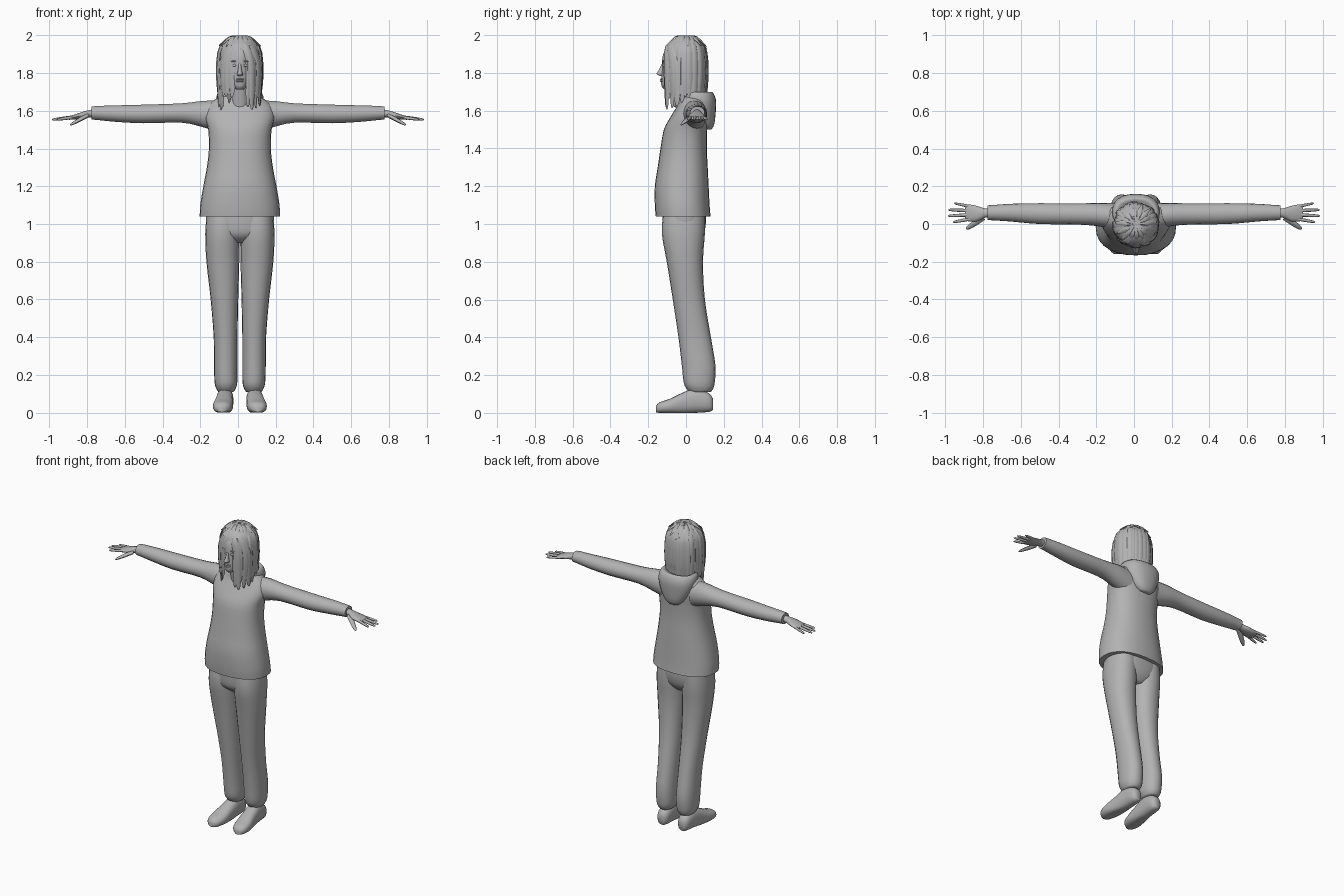
import bpy, bmesh, math, random
from mathutils import Vector

random.seed(4)
cube = bpy.data.objects.get("Cube")
if cube:
    bpy.data.objects.remove(cube, do_unlink=True)

grey = bpy.data.materials.new("plain grey")
grey.use_nodes = True
tone = (0.45, 0.45, 0.45, 1)
grey.diffuse_color = tone
grey.node_tree.nodes["Principled BSDF"].inputs["Base Color"].default_value = tone

MID = 0.01  # body centre line
X, Y, Z = Vector((1, 0, 0)), Vector((0, 1, 0)), Vector((0, 0, 1))


def finish(name, bm, angle=60):
    bmesh.ops.recalc_face_normals(bm, faces=bm.faces)
    mesh = bpy.data.meshes.new(name)
    bm.to_mesh(mesh)
    bm.free()
    mesh.materials.append(grey)
    obj = bpy.data.objects.new(name, mesh)
    bpy.context.collection.objects.link(obj)
    bpy.ops.object.select_all(action='DESELECT')
    obj.select_set(True)
    bpy.context.view_layer.objects.active = obj
    bpy.ops.object.shade_smooth_by_angle(angle=math.radians(angle))
    return obj


def spline(a, b, c, d, t):
    return b + (c - a) * (t / 2) + (2 * a - 5 * b + 4 * c - d) * (t * t / 2) \
        + (3 * b - a - 3 * c + d) * (t ** 3 / 2)


def skin(bm, rings, sides=20, steps=3, power=2.0, floor=None, cap=True):
    """Skin smoothly interpolated (centre, u, v) sections."""
    dense = []
    last = len(rings) - 1
    for i in range(last):
        quad = [rings[min(max(k, 0), last)] for k in range(i - 1, i + 3)]
        for s in range(steps):
            dense.append([spline(*[q[k] for q in quad], s / steps) for k in range(3)])
    dense.append(rings[-1])
    loops = []
    for centre, u, v in dense:
        loop = []
        for k in range(sides):
            a = math.tau * k / sides
            c, s = math.cos(a), math.sin(a)
            co = centre + u * math.copysign(abs(c) ** (2 / power), c) \
                + v * math.copysign(abs(s) ** (2 / power), s)
            if floor is not None:
                co.z = max(co.z, floor)
            loop.append(bm.verts.new(co))
        loops.append(loop)
    for low, high in zip(loops, loops[1:]):
        for k in range(sides):
            n = (k + 1) % sides
            bm.faces.new((low[k], low[n], high[n], high[k]))
    if cap:
        bm.faces.new(loops[0])
        bm.faces.new(loops[-1])


def loft(name, rings, **options):
    bm = bmesh.new()
    skin(bm, rings, **options)
    return finish(name, bm)


def level(rows, x=MID):
    """Horizontal sections from rows of height, front, back, half width."""
    return [(Vector((x, (f + b) / 2, z)), X * w, Y * ((b - f) / 2)) for z, f, b, w in rows]


def ball(name, centre, size):
    bm = bmesh.new()
    bmesh.ops.create_uvsphere(bm, u_segments=14, v_segments=8, radius=1)
    for v in bm.verts:
        v.co = Vector(centre) + Vector([a * b for a, b in zip(v.co, size)])
    finish(name, bm)


# Sweater body, hood and neck
loft("sweater_body", level([
    (1.04, -.16, .13, .213), (1.1, -.165, .125, .21), (1.2, -.165, .12, .194),
    (1.3, -.15, .115, .175), (1.4, -.135, .11, .164), (1.5, -.117, .112, .168),
    (1.57, -.08, .115, .185), (1.63, -.045, .112, .168), (1.67, -.035, .105, .115),
    (1.695, -.03, .09, .075)]), sides=28, power=2.3)
loft("hood", level([
    (1.5, .1, .135, .035), (1.53, .06, .15, .07), (1.6, 0, .158, .112),
    (1.66, -.03, .158, .126), (1.7, -.03, .138, .112), (1.69, -.015, .11, .085)]),
    sides=24, power=2.3)
loft("neck", level([(1.62, -.05, .04, .05), (1.76, -.07, .04, .046)]))

# Trousers seat
loft("trouser_seat", level([
    (.9, -.07, .06, .06), (.94, -.115, .09, .15), (1, -.125, .105, .178),
    (1.07, -.125, .105, .18)]), sides=24, power=2.4)

for label, side in (("left", 1), ("right", -1)):
    # Trouser leg, gathered at the ankle
    rows = [(1.06, -.12, .1, .085), (.95, -.128, .1, .091), (.8, -.102, .09, .087),
            (.6, -.07, .1, .073), (.4, -.04, .132, .063), (.25, -.022, .156, .062),
            (.16, -.012, .152, .06), (.125, .005, .142, .05), (.11, .02, .13, .04)]
    leg = level(rows)
    for (z, f, b, w), (centre, u, v) in zip(rows, leg):
        centre.x += side * (.074 + max(0, w - .06) * .6)
    loft(label + "_trouser_leg", leg, sides=20, power=2.2)

    # Shoe, flat underneath with the toe turned out
    shoe = []
    for y, x, z, w, h in [(.143, .076, .045, .02, .03), (.12, .076, .055, .038, .05),
                          (.05, .078, .065, .044, .065), (-.02, .083, .05, .048, .056),
                          (-.09, .09, .035, .053, .038), (-.14, .094, .028, .042, .028),
                          (-.16, .096, .02, .018, .016)]:
        shoe.append((Vector((MID + side * x, y, z)), X * w, Z * h))
    loft(label + "_shoe", shoe, power=2.4, floor=0)

    # Sleeve
    def limb(rows):
        return [(Vector((side * x, y, z)), Y * w, Z * h) for x, y, z, w, h in rows]
    loft(label + "_sleeve", limb([
        (.1, .04, 1.57, .07, .085), (.19, .05, 1.583, .062, .07),
        (.3, .053, 1.588, .056, .052), (.5, .055, 1.583, .055, .05),
        (.65, .06, 1.585, .047, .044), (.74, .06, 1.588, .041, .038),
        (.775, .06, 1.588, .039, .035)]), sides=18)

    # Hand with four fingers and a thumb
    loft(label + "_palm", limb([
        (.74, .06, 1.588, .022, .022), (.79, .058, 1.584, .025, .02),
        (.83, .055, 1.575, .04, .017), (.87, .058, 1.566, .045, .013),
        (.895, .06, 1.561, .04, .009)]), sides=14)
    bm = bmesh.new()
    for start, end, thick in [((.87, .093), (.953, .11), .008), ((.88, .071), (.984, .075), .009),
                              ((.88, .048), (.985, .043), .009), ((.87, .026), (.958, .01), .009)]:
        a = Vector((side * start[0], start[1], 1.566))
        b = Vector((side * end[0], end[1], 1.553))
        skin(bm, [(a.lerp(b, t), Y * thick * k, Z * thick * k)
                  for t, k in ((0, 1), (.5, .95), (.9, .7), (1, .25))], sides=8, steps=2)
    a, b = Vector((side * .8, .035, 1.574)), Vector((side * .888, -.027, 1.525))
    skin(bm, [(a.lerp(b, t), (X * side + Y) * k, Z * k)
              for t, k in ((0, .012), (.5, .011), (.9, .007), (1, .002))], sides=8, steps=2)
    finish(label + "_fingers", bm)

    # Eye and brow
    ball(label + "_eye", (MID + side * .028, -.112, 1.84), (.014, .012, .008))
    ball(label + "_brow", (MID + side * .029, -.113, 1.862), (.018, .01, .005))

# Head and face
loft("head", level([
    (1.712, -.115, -.06, .018), (1.73, -.13, -.02, .038), (1.77, -.131, .03, .056),
    (1.82, -.127, .07, .066), (1.88, -.125, .09, .072), (1.93, -.105, .09, .068),
    (1.975, -.05, .05, .035)]), sides=24)
loft("nose", level([
    (1.783, -.135, -.11, .012), (1.794, -.157, -.11, .016), (1.815, -.145, -.11, .01),
    (1.85, -.128, -.11, .007)]), sides=10)
for name, z in (("upper_lip", 1.767), ("lower_lip", 1.757)):
    ball(name, (MID, -.126, z), (.022, .011, .006))

# Hair shell, opened over the face
bm = bmesh.new()
skin(bm, level([
    (1.66, -.03, .1, .09), (1.72, -.07, .106, .105), (1.8, -.1, .106, .111),
    (1.88, -.115, .103, .111), (1.94, -.108, .095, .1), (1.978, -.07, .065, .066),
    (1.992, -.03, .03, .02)]), sides=32)
opening = []
for face in bm.faces:
    c = face.calc_center_median()
    if c.y < -.02 and c.z < 1.925 and abs(c.x - MID) < .068:
        opening.append(face)
bmesh.ops.delete(bm, geom=opening, context='FACES')
finish("hair_shell", bm, 40)

# Layered locks falling from the crown
bm = bmesh.new()
count = 38
for i in range(count):
    span = math.radians(312)
    turn = -span / 2 + span * i / (count - 1)
    angle = turn + math.pi          # measured from the front
    angle = angle if angle <= math.pi else angle - math.tau
    behind = abs(angle) > 2.1
    tip = random.uniform(1.66, 1.7) if behind else random.uniform(1.6, 1.68)
    width = random.uniform(.014, .022)
    lift = random.uniform(-.002, .008)
    lean = random.uniform(-.12, .12)
    rings = []
    for z, r, k, sweep in ((1.986, .035, .5, .35), (1.945, .095, .9, .6), (1.86, .112, 1, .95),
                           (1.76, .112, 1, 1), (tip + .03, .107, .8, 1), (tip, .109, .15, 1)):
        part = sweep if abs(angle) < 1.3 else 1
        a = angle * part + lean * (2 - z - .1 if z < 1.9 else 0)
        out = Vector((math.sin(a), -math.cos(a), 0))
        along = Vector((math.cos(a), math.sin(a), 0))
        centre = Vector((MID, -.005, z)) + out * (r + lift)
        rings.append((centre, along * width * k, out * .006 * k))
    skin(bm, rings, sides=6, steps=2)
# Short tousled tufts on top
for i in range(16):
    a = math.tau * i / 16 + random.uniform(-.1, .1)
    out = Vector((math.sin(a), -math.cos(a), 0))
    along = Vector((math.cos(a), math.sin(a), 0))
    drop = random.uniform(.04, .07)
    skin(bm, [(Vector((MID, 0, 1.992)) + out * .01, along * .008, Z * .006),
              (Vector((MID, 0, 1.985)) + out * .06, along * .016, Z * .008),
              (Vector((MID, 0, 1.985 - drop)) + out * .112, along * .003, Z * .003)],
         sides=6, steps=3)
finish("hair_locks", bm, 35)
